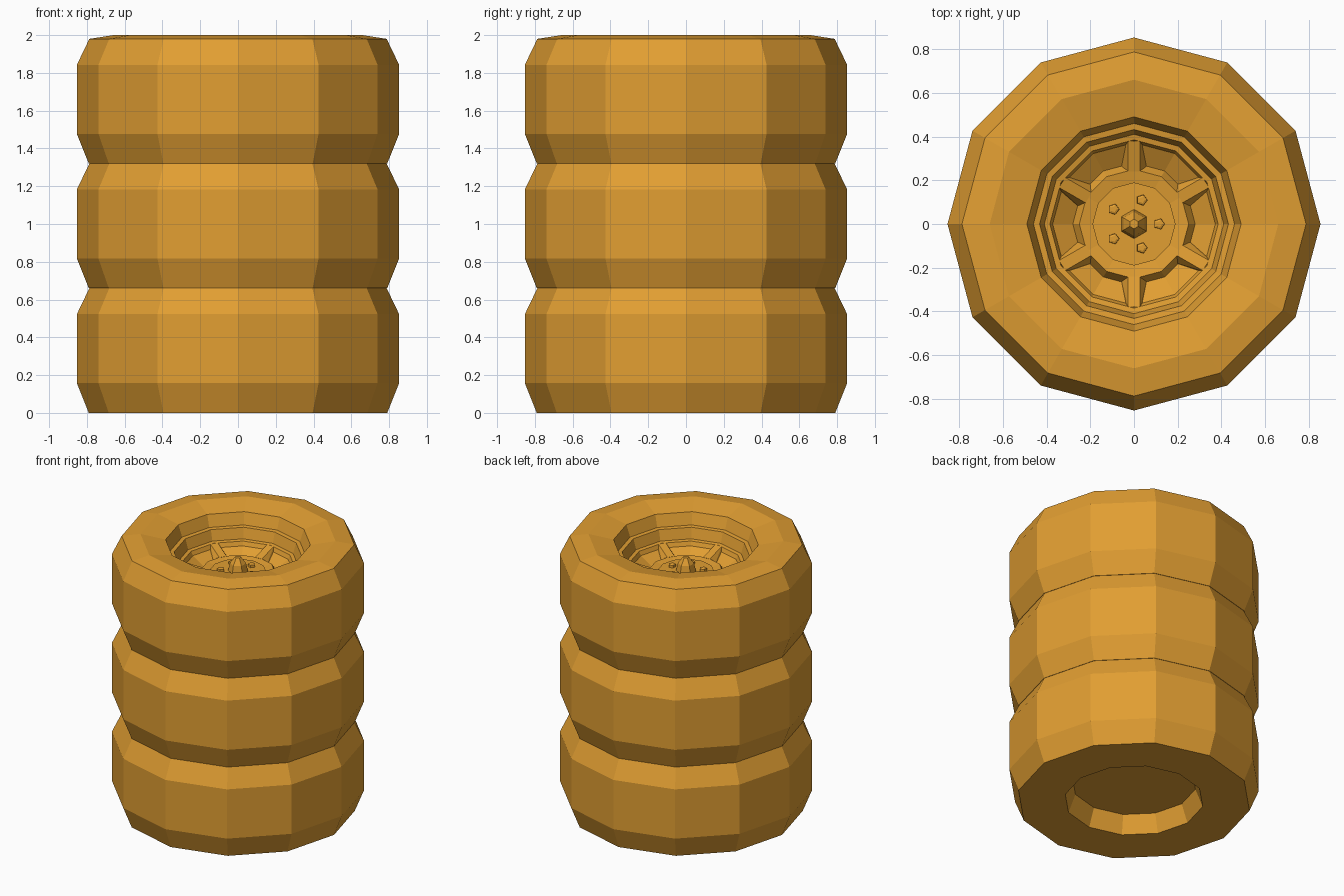
import bpy
import bmesh
from math import cos, sin, radians, tau
from mathutils import Matrix

cube = bpy.data.objects.get("Cube")
if cube:
    bpy.data.objects.remove(cube, do_unlink=True)

SIDES = 12
PITCH = 0.66

orange = bpy.data.materials.new("amber orange")
orange.use_nodes = True
colour = (0.753, 0.342, 0.032, 1)
orange.diffuse_color = colour
orange.node_tree.nodes["Principled BSDF"].inputs["Base Color"].default_value = colour


def lathe(bm, profile, sides=SIDES, closed=False, start=0.0, centre=(0, 0)):
    """Turn (radius, height) points around a vertical axis."""
    rings = []
    for r, z in profile:
        count = sides if r > 0 else 1
        rings.append([bm.verts.new((centre[0] + r * cos(start + tau * i / sides),
                                    centre[1] + r * sin(start + tau * i / sides), z))
                      for i in range(count)])
    pairs = list(zip(rings, rings[1:]))
    if closed:
        pairs.append((rings[-1], rings[0]))
    for a, b in pairs:
        for i in range(sides):
            k = (i + 1) % sides
            loop = [a[i % len(a)], a[k % len(a)], b[k % len(b)], b[i % len(b)]]
            bm.faces.new(list(dict.fromkeys(loop)))


def make_mesh(name, bm):
    bmesh.ops.recalc_face_normals(bm, faces=bm.faces)
    mesh = bpy.data.meshes.new(name)
    bm.to_mesh(mesh)
    bm.free()
    mesh.materials.append(orange)
    return mesh


# Tyre: a closed ring with chamfered tread and a bulging sidewall
bm = bmesh.new()
lathe(bm, [(0.47, 0), (0.79, 0), (0.853, 0.157), (0.853, 0.523), (0.787, PITCH),
           (0.66, 0.68), (0.49, 0.645), (0.46, 0.56), (0.42, 0.13)], closed=True)
tyre = make_mesh("tyre", bm)

# Rim: stepped lip, dished groove and raised hub
bm = bmesh.new()
lathe(bm, [(0, 0.13), (0.42, 0.13), (0.46, 0.56), (0.432, 0.556), (0.41, 0.48),
           (0.385, 0.475), (0.372, 0.445), (0.28, 0.39), (0.25, 0.435),
           (0.19, 0.424), (0.19, 0.434), (0, 0.434)])
rim = make_mesh("rim", bm)

# Spokes: six tapered bars bridging the groove
bm = bmesh.new()
for n in range(6):
    turn = Matrix.Rotation(radians(30 + 60 * n), 4, 'Z')
    points = []
    for x, top in ((0.24, 0.435), (0.38, 0.475)):
        for half, z in ((0.06, 0.38), (0.027, top)):
            points += [(x, -half, z), (x, half, z)]
    verts = [bm.verts.new(p) for p in points]
    bmesh.ops.convex_hull(bm, input=verts)
    bmesh.ops.transform(bm, matrix=turn, verts=verts)
spokes = make_mesh("spokes", bm)

# Five wheel bolts
bm = bmesh.new()
for n in range(5):
    a = tau * n / 5
    lathe(bm, [(0, 0.42), (0.027, 0.42), (0.025, 0.452), (0.014, 0.456), (0, 0.456)],
          sides=5, start=a, centre=(0.115 * cos(a), 0.115 * sin(a)))
bolts = make_mesh("bolts", bm)

# Hexagonal centre nut with a tapered cap
bm = bmesh.new()
lathe(bm, [(0, 0.42), (0.07, 0.42), (0.055, 0.49), (0.022, 0.535), (0, 0.535)],
      sides=6, start=radians(30))
nut = make_mesh("centre_nut", bm)

# Stack of three identical wheels
for level, place in enumerate(("bottom", "middle", "top")):
    for mesh in (tyre, rim, spokes, bolts, nut):
        ob = bpy.data.objects.new(f"{place}_{mesh.name}", mesh)
        ob.location.z = PITCH * level
        bpy.context.collection.objects.link(ob)
